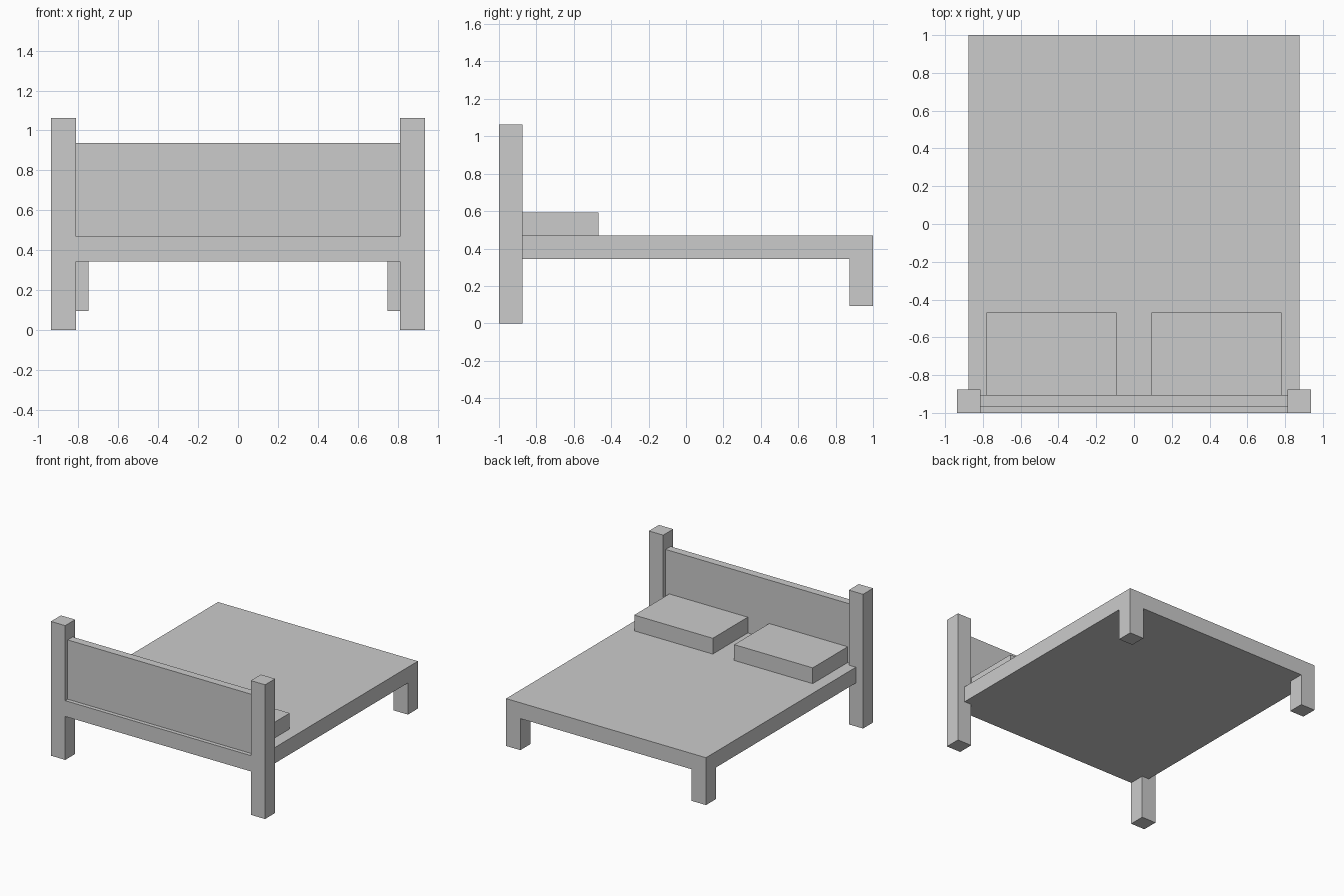
import bpy
import bmesh
from mathutils import Vector

if "Cube" in bpy.data.objects:
    bpy.data.objects.remove(bpy.data.objects["Cube"])

U = 1 / 32  # every dimension sits on a 1/32 unit grid


def box(name, x, y, z):
    """Axis-aligned box from (min, max) ranges in grid units."""
    lo = Vector((x[0], y[0], z[0])) * U
    hi = Vector((x[1], y[1], z[1])) * U
    mesh = bpy.data.meshes.new(name)
    bm = bmesh.new()
    bmesh.ops.create_cube(bm, size=1)
    bmesh.ops.scale(bm, vec=hi - lo, verts=bm.verts)
    bm.to_mesh(mesh)
    bm.free()
    obj = bpy.data.objects.new(name, mesh)
    obj.location = (lo + hi) / 2
    bpy.context.collection.objects.link(obj)
    return obj


def box_pair(name, x, y, z):
    """Right-hand box plus its mirrored twin on the left."""
    box(name + "_right", x, y, z)
    box(name + "_left", (-x[1], -x[0]), y, z)


# Flat bed base, flush with the front of the posts
box("bed_base", (-28, 28), (-32, 32), (11, 15))

# Headboard panel between tall posts
box("headboard_panel", (-26, 26), (-31, -29), (15, 30))
box_pair("headboard_post", (26, 30), (-32, -28), (0, 34))

# Short legs at the foot end
box_pair("foot_leg", (24, 28), (28, 32), (3, 11))

# Pillows against the headboard
box_pair("pillow", (3, 25), (-29, -15), (15, 19))
